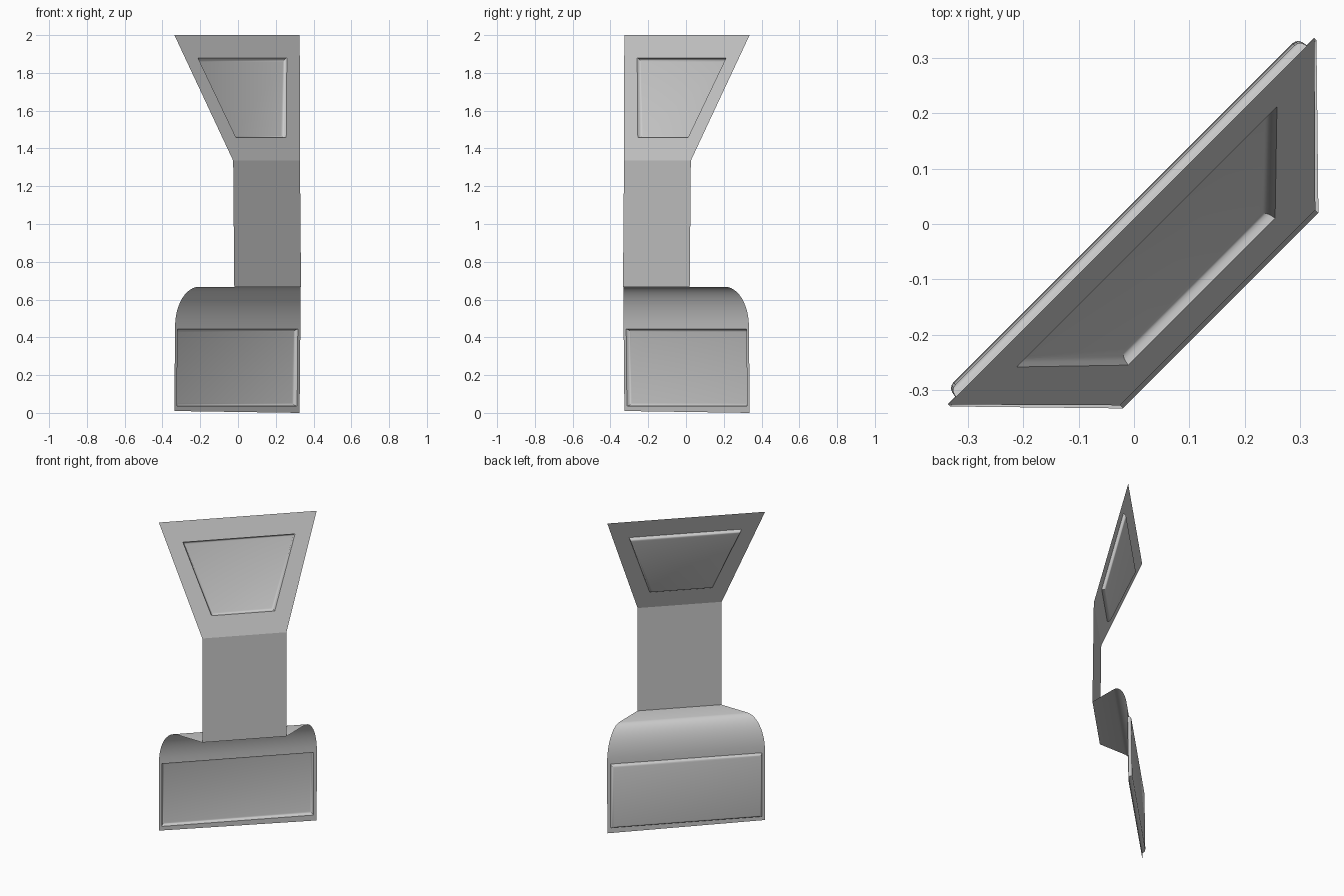
import bpy, bmesh, math
from mathutils import Vector

if "Cube" in bpy.data.objects:
    bpy.data.objects.remove(bpy.data.objects["Cube"])

R = math.sqrt(0.5)


def place(u, v, z):
    """u = across the sheet, v = towards the front right, z = up."""
    return Vector(((u + v) * R, (u - v) * R, z))


def strip(bm, rows):
    """Skin rows of points with quads."""
    vs = [[bm.verts.new(place(*p)) for p in row] for row in rows]
    for a, b in zip(vs, vs[1:]):
        for i in range(len(a) - 1):
            bm.faces.new((a[i], b[i], b[i + 1], a[i + 1]))


def embossed(bm, outer, panel, v_at, slope):
    """Four-cornered sheet with a panel pressed towards the back.
    Corners run bottom left, bottom right, top right, top left."""
    signs = [(1, 1), (-1, 1), (-1, -1), (1, -1)]
    n = Vector((slope, 1)).normalized()          # (z, v) of the front normal
    rings = [[bm.verts.new(place(u, v_at(z), z)) for u, z in outer]]
    for inset, depth in [(0, 0), (.002, .010), (.005, .016), (.010, .0195), (.016, .021)]:
        ring = []
        for (u, z), (su, sz) in zip(panel, signs):
            u, z = u + su * inset, z + sz * inset
            ring.append(bm.verts.new(place(u, v_at(z) - n.y * depth, z - n.x * depth)))
        rings.append(ring)
    for a, b in zip(rings, rings[1:]):
        for i in range(4):
            j = (i + 1) % 4
            bm.faces.new((a[i], a[j], b[j], b[i]))
    bm.faces.new(rings[-1])


def finish(bm, name):
    bmesh.ops.remove_doubles(bm, verts=bm.verts, dist=1e-4)
    me = bpy.data.meshes.new(name)
    bm.to_mesh(me)
    bm.free()
    ob = bpy.data.objects.new(name, me)
    bpy.context.collection.objects.link(ob)
    bpy.ops.object.select_all(action='DESELECT')
    ob.select_set(True)
    bpy.context.view_layer.objects.active = ob
    bpy.ops.object.shade_smooth_by_angle(angle=math.radians(32))


# Flared head plate, leaning back
Z0, Z1 = 1.335, 2.0
S = (.214 + .007) / (Z1 - Z0)
bm = bmesh.new()
embossed(bm,
         [(-.25, Z0), (.25, Z0), (.469, Z1), (-.469, Z1)],
         [(-.188, 1.458), (.188, 1.458), (.333, 1.88), (-.333, 1.88)],
         lambda z: .214 - S * (z - Z0), S)
finish(bm, "head_plate")

# Straight neck
bm = bmesh.new()
strip(bm, [[(-.25, .214, Z0), (.25, .214, Z0)],
           [(-.25, .222, .667), (.25, .222, .667)]])
finish(bm, "neck")

# Lower plate: flat shelf behind the neck, rounded bend, pressed panel
ZB, VB = .457, -.002
bm = bmesh.new()
profile = [(.222, .667)]
for k in range(13):
    a = math.pi / 2 * k / 12
    profile.append((VB + .09 * (1 - math.sin(a)), ZB + .21 * math.cos(a)))


def half_width(v):
    return .25 + (.469 - .25) * (.222 - v) / (.222 - VB)


strip(bm, [[(-half_width(v), v, z), (half_width(v), v, z)] for v, z in profile])
embossed(bm,
         [(-.469, .010), (.469, 0), (.469, ZB), (-.469, ZB)],
         [(-.45, .036), (.45, .036), (.45, .443), (-.45, .443)],
         lambda z: VB - .006 * (ZB - z) / ZB, -.013)
finish(bm, "lower_plate")
